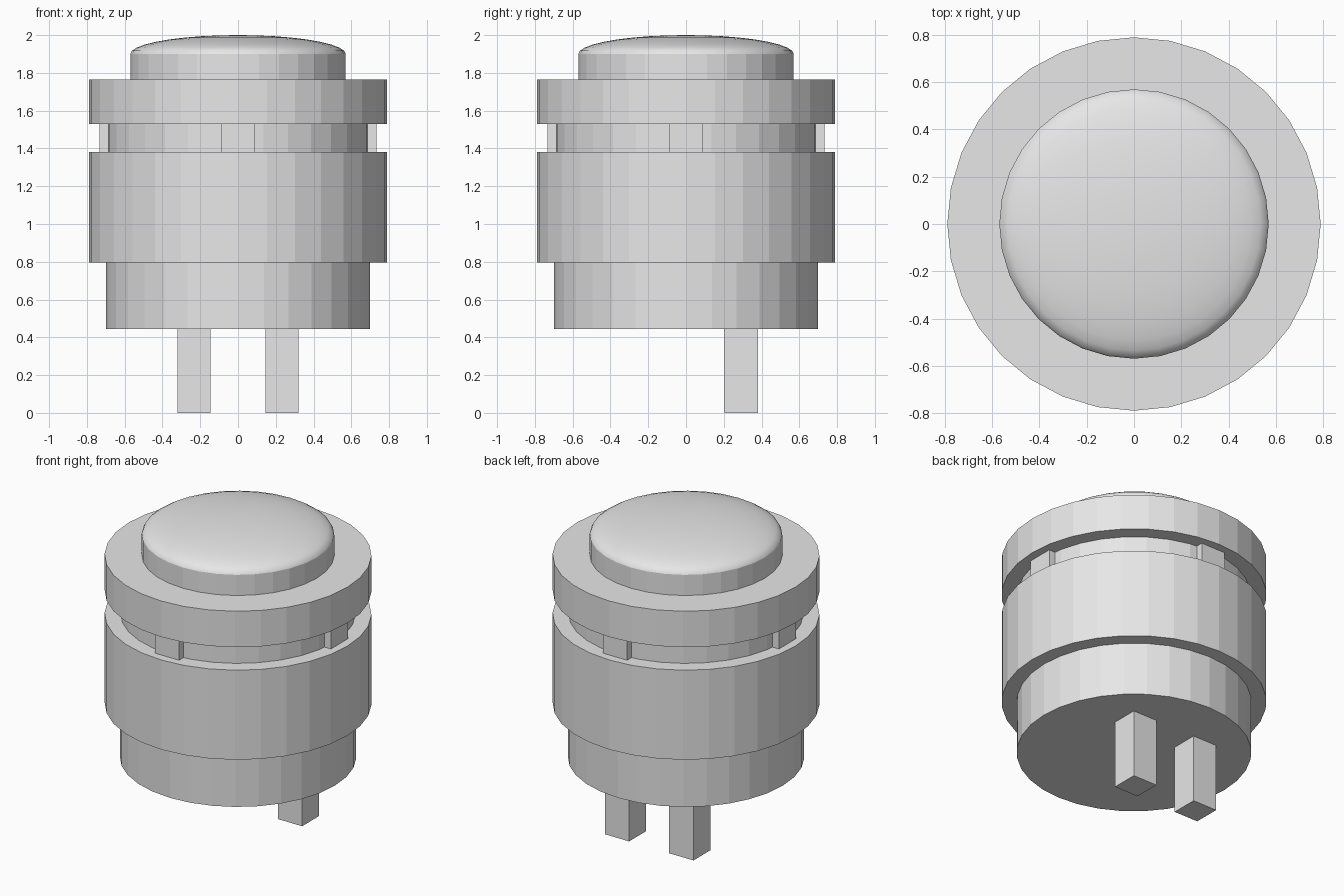
import bpy, bmesh, math
from mathutils import Matrix

if "Cube" in bpy.data.objects:
    bpy.data.objects.remove(bpy.data.objects["Cube"])

SIDES = 32

grey = bpy.data.materials.new("light_grey")
grey.diffuse_color = (0.8, 0.8, 0.8, 1)
grey.use_nodes = True
grey.node_tree.nodes["Principled BSDF"].inputs["Base Color"].default_value = grey.diffuse_color


def finish(bm, name):
    bmesh.ops.recalc_face_normals(bm, faces=bm.faces)
    mesh = bpy.data.meshes.new(name)
    bm.to_mesh(mesh)
    bm.free()
    mesh.materials.append(grey)
    obj = bpy.data.objects.new(name, mesh)
    bpy.context.collection.objects.link(obj)
    return obj


def lathe(name, profile, tip=None):
    """Revolve (radius, z) points; close the top with a cap or a tip point."""
    bm = bmesh.new()
    step = 2 * math.pi / SIDES
    rings = [[bm.verts.new((r * math.cos(i * step), r * math.sin(i * step), z))
              for i in range(SIDES)] for r, z in profile]
    bm.faces.new(rings[0])
    for a, b in zip(rings, rings[1:]):
        for i in range(SIDES):
            j = (i + 1) % SIDES
            bm.faces.new((a[i], a[j], b[j], b[i]))
    if tip is None:
        bm.faces.new(rings[-1])
    else:
        top = bm.verts.new((0, 0, tip))
        for i in range(SIDES):
            f = bm.faces.new((rings[-1][i], rings[-1][(i + 1) % SIDES], top))
    # smooth only the domed part
    if tip is not None:
        for f in bm.faces:
            f.smooth = f.calc_center_median().z > profile[1][1]
        for e in bm.edges:
            if all(abs(v.co.z - profile[1][1]) < 1e-5 for v in e.verts):
                e.smooth = False
    return finish(bm, name)


def box(name, lo, hi, angle=0):
    bm = bmesh.new()
    size = [b - a for a, b in zip(lo, hi)]
    mid = [(a + b) / 2 for a, b in zip(lo, hi)]
    bmesh.ops.create_cube(bm, size=1, matrix=Matrix.Rotation(angle, 4, 'Z')
                          @ Matrix.Translation(mid) @ Matrix.Diagonal((*size, 1)))
    return finish(bm, name)


# Stepped housing: base, wide collar, narrow neck and upper flange
lathe("housing", [(0.70, 0.445), (0.70, 0.795), (0.79, 0.795), (0.79, 1.38),
                  (0.695, 1.38), (0.695, 1.53), (0.79, 1.53), (0.79, 1.765)])

# Push button with straight side and elliptical dome
R, Z0, H = 0.57, 1.9, 0.1
dome = [(R * math.cos(a), Z0 + H * math.sin(a))
        for a in (math.radians(d) for d in range(0, 90, 10))]
lathe("push_button", [(R, 1.76)] + dome, tip=Z0 + H)

# Four locating keys around the neck
for k in range(4):
    box(f"neck_key_{k + 1}", (0.60, -0.0875, 1.375), (0.733, 0.0875, 1.535),
        k * math.pi / 2)

# Two terminal pins under the base
for side, x in (("left", -0.2325), ("right", 0.2325)):
    box(f"terminal_pin_{side}", (x - 0.0875, 0.205, 0), (x + 0.0875, 0.38, 0.45))
